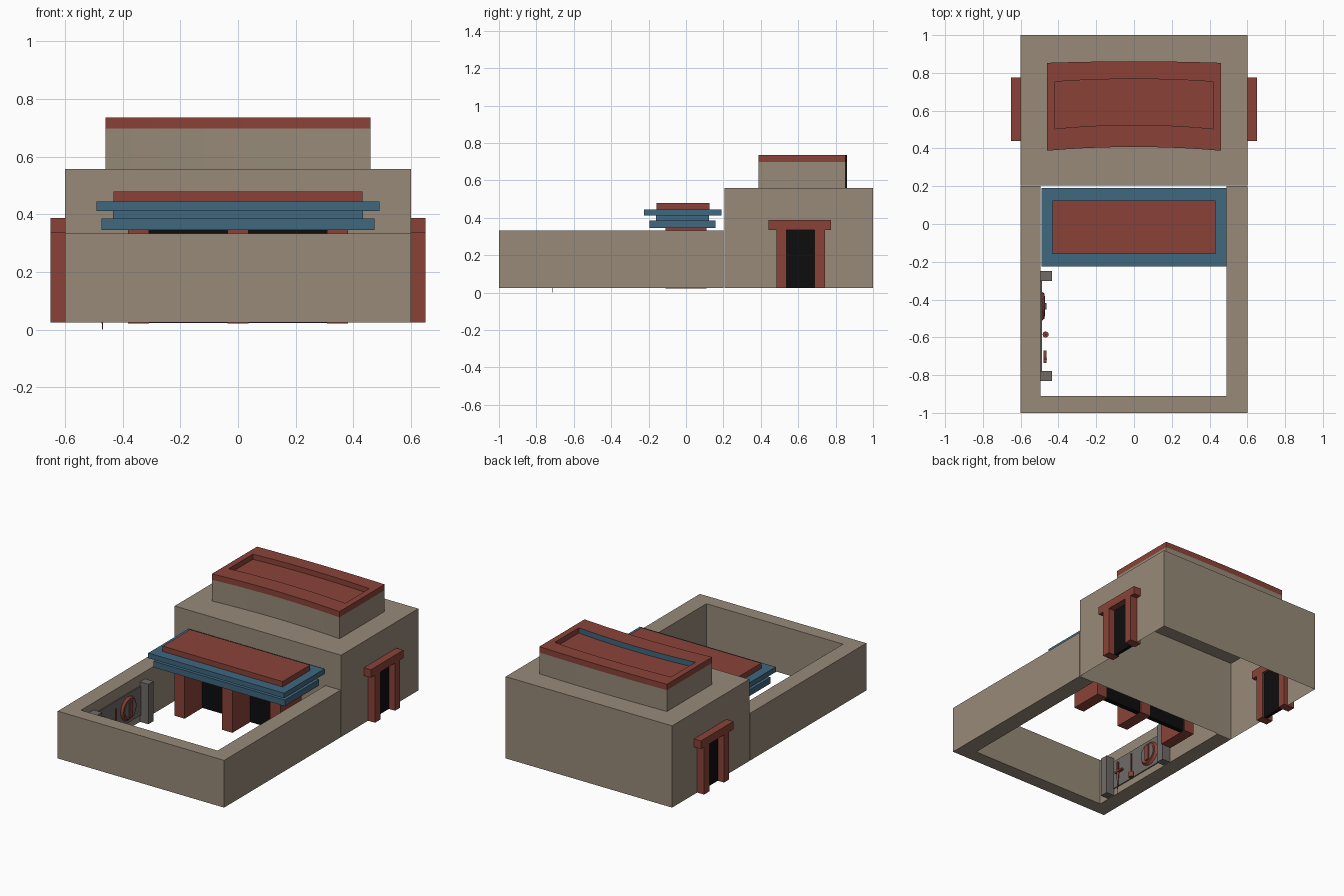
import bpy, bmesh, math
from mathutils import Matrix

if "Cube" in bpy.data.objects:
    bpy.data.objects.remove(bpy.data.objects["Cube"])

def mat(name, rgb):
    m = bpy.data.materials.new(name)
    m.diffuse_color = (*rgb, 1)
    m.use_nodes = True
    m.node_tree.nodes["Principled BSDF"].inputs["Base Color"].default_value = m.diffuse_color
    return m

TAN = mat("tan_plaster", (0.31, 0.255, 0.19))
RED = mat("red_lacquer", (0.255, 0.055, 0.04))
BLUE = mat("blue_tile", (0.05, 0.135, 0.215))
BLACK = mat("black_opening", (0.004, 0.004, 0.004))
GRAY = mat("gray_metal", (0.16, 0.145, 0.135))

def finish(name, bm, *mats):
    bmesh.ops.recalc_face_normals(bm, faces=bm.faces)
    me = bpy.data.meshes.new(name)
    bm.to_mesh(me)
    bm.free()
    for m in mats:
        me.materials.append(m)
    ob = bpy.data.objects.new(name, me)
    bpy.context.collection.objects.link(ob)
    return ob

def box(name, x, y, z, m):
    bm = bmesh.new()
    bmesh.ops.create_cube(bm, size=1)
    for v in bm.verts:
        v.co = [lo + (c + 0.5) * (hi - lo) for c, (lo, hi) in zip(v.co, (x, y, z))]
    return finish(name, bm, m)

def prism(name, pts, z0, z1, m):
    """Extrude an xy outline upwards."""
    bm = bmesh.new()
    f = bm.faces.new([bm.verts.new((x, y, z0)) for x, y in pts])
    r = bmesh.ops.extrude_face_region(bm, geom=[f])
    for v in r["geom"]:
        if isinstance(v, bmesh.types.BMVert):
            v.co.z = z1
    return finish(name, bm, m)

def bent_box(name, x, y, bend, z, *mats):
    """Box along x whose front and back edges bow by the given amounts."""
    n = 10
    xs = [x[0] + (x[1] - x[0]) * i / n for i in range(n + 1)]
    bow = lambda t, b: b * (1 - (t / 0.46) ** 2)
    bm = bmesh.new()
    rings = []
    for t in xs:
        a, b = y[0] + bow(t, bend[0]), y[1] + bow(t, bend[1])
        rings.append([bm.verts.new((t, *p)) for p in
                      ((a, z[0]), (b, z[0]), (b, z[1]), (a, z[1]))])
    for p, q in zip(rings, rings[1:]):
        for k in range(4):
            bm.faces.new((p[k], p[k - 1], q[k - 1], q[k]))
    bm.faces.new(rings[0])
    bm.faces.new(rings[-1])
    return finish(name, bm, *mats)

def lathe_x(name, r0, r1, depth, loc, m, sides=24, axis="X"):
    bm = bmesh.new()
    bmesh.ops.create_cone(bm, cap_ends=True, segments=sides, radius1=r0, radius2=r1, depth=depth)
    if axis == "X":
        bmesh.ops.rotate(bm, verts=bm.verts, matrix=Matrix.Rotation(math.pi / 2, 3, "Y"))
    bmesh.ops.translate(bm, verts=bm.verts, vec=loc)
    return finish(name, bm, m)

G = 0.025  # ground level of the building

# Courtyard wall, a U open towards the hall
prism("courtyard_wall", [(-0.6, -1), (0.6, -1), (0.6, 0.2), (0.49, 0.2), (0.49, -0.91),
                         (-0.495, -0.91), (-0.495, 0.2), (-0.6, 0.2)], G, 0.333, TAN)

# Main hall, a hollow shell without a floor
hall = box("main_hall", (-0.6, 0.6), (0.205, 1), (G, 0.558), TAN)
bm = bmesh.new()
bm.from_mesh(hall.data)
bmesh.ops.delete(bm, geom=[f for f in bm.faces if f.normal.z < -0.5], context="FACES")
bm.to_mesh(hall.data)
bm.free()

# Upper storey, slightly bowed, with red rim around a sunken roof
bent_box("upper_storey", (-0.46, 0.46), (0.388, 0.853), (0.02, 0.008), (0.55, 0.697), TAN)
bent_box("roof_floor", (-0.42, 0.42), (0.5, 0.75), (0.025, 0.018), (0.69, 0.701), RED)
front = bent_box("roof_rim_front", (-0.46, 0.46), (0.388, 0.5), (0.02, 0.025), (0.697, 0.735), RED, BLUE)
for f in front.data.polygons:
    if f.normal.y > 0.5:
        f.material_index = 1
bent_box("roof_rim_back", (-0.46, 0.46), (0.75, 0.853), (0.018, 0.008), (0.697, 0.735), RED)
for s, label in ((-1, "left"), (1, "right")):
    xs = sorted((s * 0.42, s * 0.46))
    box("roof_rim_" + label, xs, (0.5, 0.755), (0.697, 0.735), RED)

    # Side doors
    xs = sorted((s * 0.57, s * 0.65))
    box(label + "_door_post_front", xs, (0.483, 0.537), (G, 0.335), RED)
    box(label + "_door_post_back", xs, (0.688, 0.742), (G, 0.335), RED)
    box(label + "_door_lintel", xs, (0.44, 0.775), (0.335, 0.387), RED)
    box(label + "_door_opening", sorted((s * 0.585, s * 0.606)), (0.537, 0.688), (G, 0.335), BLACK)

# Gate pavilion: three deep posts, dark doors, beam
for i, x in enumerate((-0.345, 0, 0.345)):
    box(f"gate_post_{i}", (x - 0.037, x + 0.037), (-0.11, 0.11), (0.022, 0.345), RED)
for i, x in enumerate((-0.173, 0.173)):
    box(f"gate_opening_{i}", (x - 0.136, x + 0.136), (0.07, 0.1), (0.024, 0.345), BLACK)

# Layered pavilion roof
for name, w, y, z, m in (
        ("lower_eave", 0.474, (-0.195, 0.157), (0.345, 0.385), BLUE),
        ("roof_neck", 0.434, (-0.16, 0.122), (0.385, 0.412), BLUE),
        ("upper_eave", 0.49, (-0.225, 0.19), (0.412, 0.445), BLUE),
        ("pavilion_top", 0.432, (-0.158, 0.125), (0.445, 0.48), RED)):
    box(name, (-w, w), y, z, m)

# Equipment rack on the left courtyard wall
for i, y in enumerate((-0.805, -0.275)):
    box(f"rack_post_{i}", (-0.496, -0.435), (y - 0.027, y + 0.027), (G, 0.285), GRAY)
box("rack_panel", (-0.496, -0.488), (-0.78, -0.3), (0.07, 0.26), GRAY)

# Round shield with gray field and red bar
lathe_x("shield", 0.077, 0.066, 0.014, (-0.481, -0.435, 0.165), RED)
lathe_x("shield_field", 0.055, 0.055, 0.004, (-0.473, -0.435, 0.165), GRAY)
box("shield_bar", (-0.474, -0.463), (-0.452, -0.418), (0.115, 0.215), RED)

# Mace
lathe_x("mace_shaft", 0.005, 0.005, 0.17, (-0.468, -0.585, 0.14), RED, 8, "Z")
lathe_x("mace_head", 0.016, 0.016, 0.035, (-0.468, -0.585, 0.075), RED, 12, "Z")

# Sword hanging point down
lathe_x("sword_blade", 0.001, 0.011, 0.15, (-0.47, -0.715, 0.075), RED, 4, "Z")
box("sword_guard", (-0.478, -0.462), (-0.735, -0.67), (0.15, 0.162), RED)
lathe_x("sword_grip", 0.007, 0.007, 0.06, (-0.47, -0.713, 0.192), RED, 8, "Z")

# Smooth only the gently bowed and round parts
for ob in bpy.data.objects:
    if ob.name.startswith(("upper_storey", "roof_", "shield", "mace")):
        bpy.ops.object.select_all(action="DESELECT")
        ob.select_set(True)
        bpy.context.view_layer.objects.active = ob
        bpy.ops.object.shade_smooth_by_angle(angle=math.radians(35))
